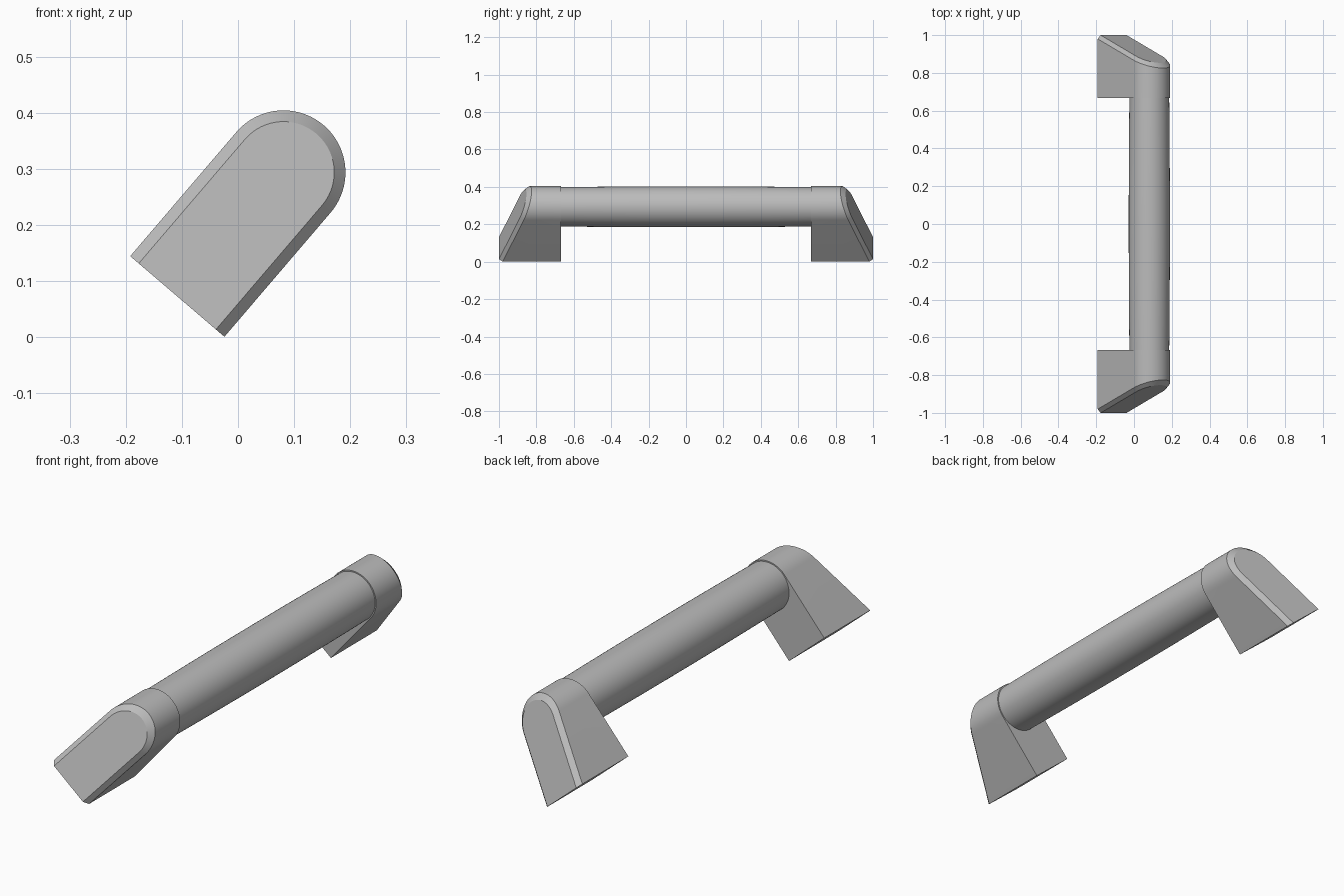
import bpy, bmesh, math

if "Cube" in bpy.data.objects:
    bpy.data.objects.remove(bpy.data.objects["Cube"], do_unlink=True)

# One grey finish for the whole handle
grey = bpy.data.materials.new("satin_grey")
grey.use_nodes = True
colour = (0.5, 0.5, 0.5, 1)
grey.diffuse_color = colour
grey.node_tree.nodes["Principled BSDF"].inputs["Base Color"].default_value = colour

CX, CZ, R = 0.081, 0.2935, 0.1105   # grip axis and leg half width
LEG = 0.291                         # base to grip axis
TILT = math.atan2(0.76, 0.65)       # leg lean in the xz plane
DX, DZ = math.cos(TILT), math.sin(TILT)
INNER, SLOPE, BEVEL = 0.667, 0.385, 0.02


def leg_outline(radius, steps=40):
    """Round-topped outline as (height along leg, sideways) pairs."""
    arc = [math.pi * (i / steps - 0.5) for i in range(steps + 1)]
    top = [(LEG + radius * math.cos(a), radius * math.sin(a)) for a in arc]
    return [(0, -radius)] + top + [(0, radius)]


def loft(name, rings):
    """Skin closed rings of points and cap both ends."""
    bm = bmesh.new()
    loops = [[bm.verts.new(p) for p in ring] for ring in rings]
    n = len(loops[0])
    for a, b in zip(loops, loops[1:]):
        for i in range(n):
            j = (i + 1) % n
            bm.faces.new((a[i], a[j], b[j], b[i]))
    bm.faces.new(loops[0])
    bm.faces.new(loops[-1])
    bmesh.ops.recalc_face_normals(bm, faces=bm.faces)
    mesh = bpy.data.meshes.new(name)
    bm.to_mesh(mesh)
    bm.free()
    mesh.materials.append(grey)
    obj = bpy.data.objects.new(name, mesh)
    bpy.context.collection.objects.link(obj)
    bpy.ops.object.select_all(action="DESELECT")
    obj.select_set(True)
    bpy.context.view_layer.objects.active = obj
    bpy.ops.object.shade_smooth_by_angle(angle=math.radians(20))
    return obj


def place(h, u, y):
    """Leg coordinates to world space."""
    return (CX + (h - LEG) * DX + u * DZ, y, CZ + (h - LEG) * DZ - u * DX)


# Legs: flat inner face, slanted outer face with a bevelled rim
for name, side in (("front_leg", -1), ("back_leg", 1)):
    outer, inset = leg_outline(R), leg_outline(R - BEVEL)
    loft(name, [
        [place(h, u, side * INNER) for h, u in outer],
        [place(h, u, side * (1 - BEVEL - SLOPE * h)) for h, u in outer],
        [place(h, u, side * (1 - SLOPE * h)) for h, u in inset],
    ])

# Grip bar: very slightly fuller in the middle, ends sunk into the legs
rings = []
for i in range(17):
    y = (i / 8 - 1) * 0.7
    r = 0.109 - 0.004 * (y / 0.7) ** 2
    rings.append([(CX + r * math.cos(k * math.tau / 64), y,
                   CZ + r * math.sin(k * math.tau / 64)) for k in range(64)])
loft("grip_bar", rings)
